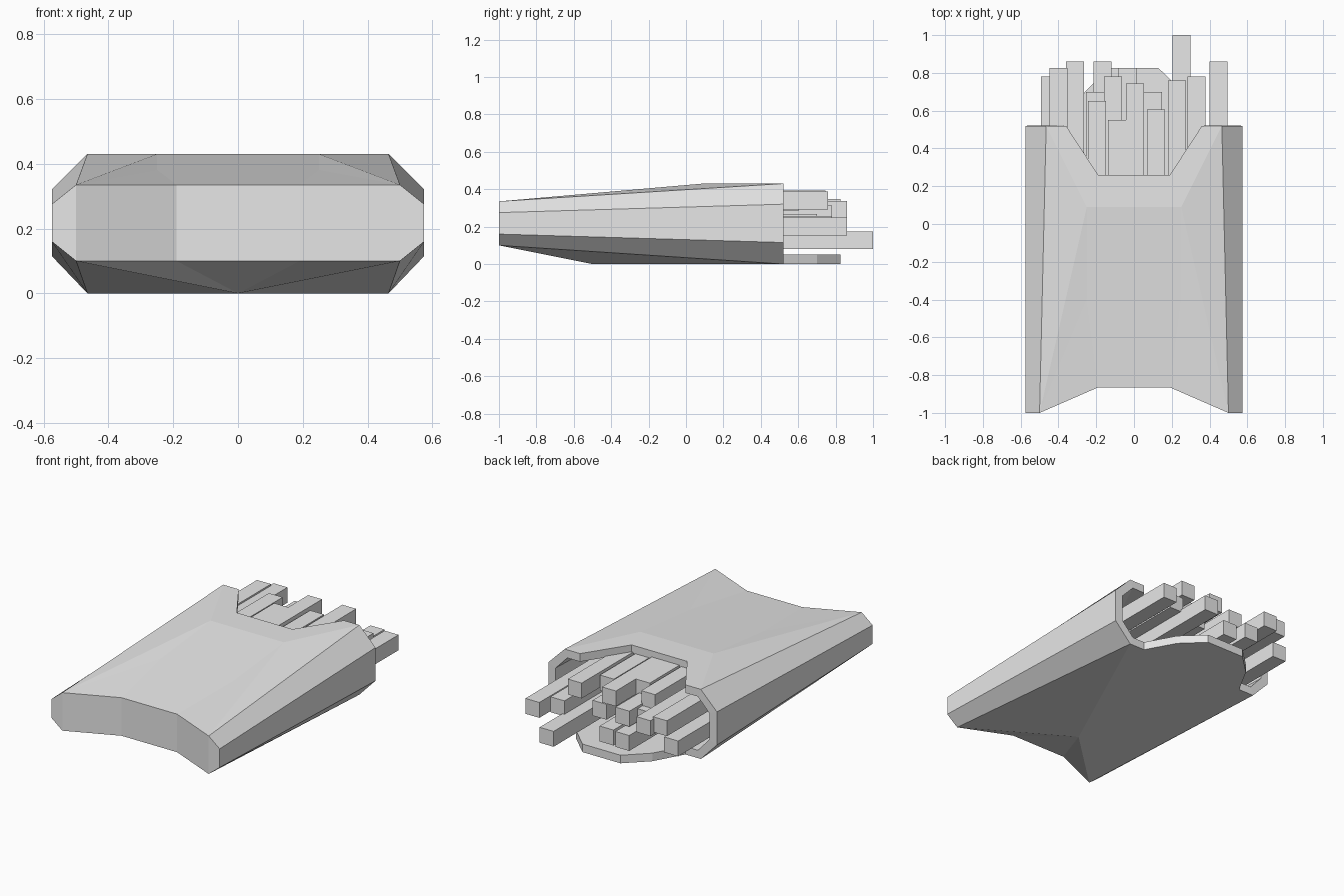
import bpy
import bmesh

default_cube = bpy.data.objects.get("Cube")
if default_cube:
    bpy.data.objects.remove(default_cube, do_unlink=True)


def make_material(name, color):
    material = bpy.data.materials.new(name)
    material.use_nodes = True
    material.diffuse_color = color
    material.node_tree.nodes["Principled BSDF"].inputs["Base Color"].default_value = color
    return material


grey = make_material("plain light grey", (0.8, 0.8, 0.8, 1.0))


def make_object(name, bm):
    bmesh.ops.recalc_face_normals(bm, faces=bm.faces[:])
    mesh = bpy.data.meshes.new(name)
    bm.to_mesh(mesh)
    bm.free()
    mesh.materials.append(grey)
    obj = bpy.data.objects.new(name, mesh)
    bpy.context.collection.objects.link(obj)
    return obj


# Carton: one half of the folded card skin, mirrored and thickened inward
points = {
    # upper panel with its cut-out mouth
    "top_base_mid": (0, -0.865, 0.335),
    "top_base_in": (0.19, -0.865, 0.335),
    "top_base_out": (0.5, -1, 0.335),
    "crease_low": (0.25, -0.4, 0.381),
    "crease_high": (0.25, 0.09, 0.43),
    "crease_mid": (0, 0.09, 0.43),
    "notch_mid": (0, 0.26, 0.43),
    "notch_in": (0.19, 0.26, 0.43),
    "notch_out": (0.36, 0.52, 0.43),
    "top_rim": (0.465, 0.52, 0.43),
    # side wall
    "side_base_high": (0.575, -1, 0.275),
    "side_base_low": (0.575, -1, 0.16),
    "side_rim_high": (0.575, 0.52, 0.32),
    "side_rim_low": (0.575, 0.52, 0.115),
    # lower panel with its raised flap
    "low_base_mid": (0, -0.865, 0.1),
    "low_base_in": (0.19, -0.865, 0.1),
    "low_base_out": (0.5, -1, 0.1),
    "low_fold": (0, -0.5, 0),
    "low_rim": (0.465, 0.52, 0),
    "flap_root": (0.36, 0.52, 0),
    "flap_shoulder": (0.26, 0.7, 0),
    "flap_tip": (0.13, 0.825, 0),
    "flap_mid": (0, 0.825, 0),
}
panels = [
    "top_base_mid top_base_in crease_low crease_high crease_mid",
    "crease_mid crease_high notch_in notch_mid",
    "top_base_in top_base_out crease_low",
    "top_base_out crease_high crease_low",
    "top_base_out top_rim crease_high",
    "crease_high top_rim notch_out notch_in",
    "top_base_out side_base_high side_rim_high top_rim",
    "side_base_high side_base_low side_rim_low side_rim_high",
    "side_base_low low_base_out low_rim side_rim_low",
    "low_base_mid low_base_in low_fold",
    "low_base_in low_base_out low_fold",
    "low_base_out low_rim low_fold",
    "low_fold low_rim flap_root flap_shoulder flap_tip flap_mid",
    "top_base_mid top_base_in low_base_in low_base_mid",
    "top_base_in top_base_out low_base_out low_base_in",
    "top_base_out side_base_high side_base_low low_base_out",
]
bm = bmesh.new()
corners = {name: bm.verts.new(co) for name, co in points.items()}
for panel in panels:
    bm.faces.new([corners[name] for name in panel.split()])
carton = make_object("carton", bm)
mirror = carton.modifiers.new("mirror", "MIRROR")
mirror.use_clip = True
card = carton.modifiers.new("card thickness", "SOLIDIFY")
card.thickness = 0.05
card.offset = -1
card.use_even_offset = True

# Fries: square sticks given by centre x, far end y and centre z
stick = 0.095
root_y = 0.0
fries = [
    (-0.445, 0.78, 0.17), (-0.4, 0.825, 0.3), (-0.312, 0.86, 0.29),
    (-0.167, 0.86, 0.16), (-0.207, 0.7, 0.25), (-0.112, 0.78, 0.265),
    (-0.197, 0.65, 0.34), (-0.035, 0.825, 0.145), (-0.09, 0.55, 0.345),
    (0.005, 0.745, 0.345), (0.1, 0.7, 0.22), (0.117, 0.605, 0.335),
    (0.228, 0.76, 0.34), (0.252, 1.0, 0.127), (0.332, 0.78, 0.21),
    (0.447, 0.86, 0.2),
]
for number, (x, end_y, z) in enumerate(fries, 1):
    bm = bmesh.new()
    bmesh.ops.create_cube(bm, size=1)
    bmesh.ops.scale(bm, verts=bm.verts[:], vec=(stick, end_y - root_y, stick))
    bmesh.ops.translate(bm, verts=bm.verts[:], vec=(x, (end_y + root_y) / 2, z))
    make_object(f"fry_{number}", bm)
